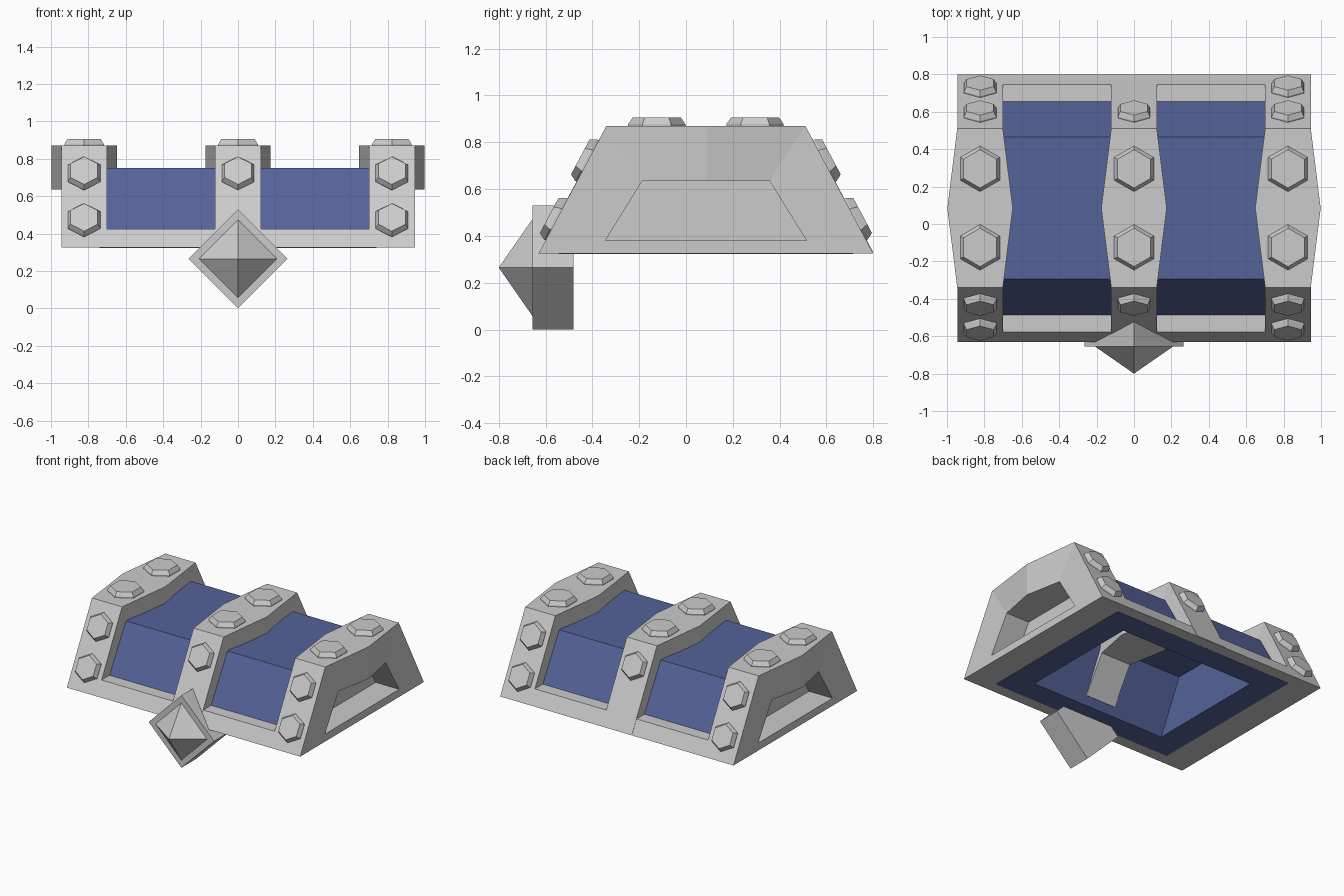
import bpy, bmesh, math
from mathutils import Vector

if "Cube" in bpy.data.objects:
    bpy.data.objects.remove(bpy.data.objects["Cube"])

CY = 0.085                      # middle of the lid in y
BOT, TOP = 0.325, 0.87          # frame heights
SLOPE = 0.29 / 0.545            # inward lean of front and back

blue = bpy.data.materials.new("blue_panel")
blue.diffuse_color = (0.09, 0.125, 0.32, 1)
blue.use_nodes = True
blue.node_tree.nodes["Principled BSDF"].inputs["Base Color"].default_value = blue.diffuse_color


def finish(name, bm, mat=None):
    bmesh.ops.recalc_face_normals(bm, faces=bm.faces)
    me = bpy.data.meshes.new(name)
    bm.to_mesh(me)
    bm.free()
    ob = bpy.data.objects.new(name, me)
    bpy.context.collection.objects.link(ob)
    if mat:
        me.materials.append(mat)
    return ob


def loft(name, rings, mat=None, closed=False):
    """Skin equal-sized rings; cap the ends, or join last to first."""
    bm = bmesh.new()
    vs = [[bm.verts.new(p) for p in r] for r in rings]
    n = len(vs[0])
    pairs = list(zip(vs, vs[1:])) + ([(vs[-1], vs[0])] if closed else [])
    for a, b in pairs:
        for i in range(n):
            j = (i + 1) % n
            bm.faces.new((a[i], a[j], b[j], b[i]))
    if not closed:
        bm.faces.new(vs[0])
        bm.faces.new(vs[-1])
    return finish(name, bm, mat)


def rect(hx, hy, z):
    return [(sx * hx, CY + sy * hy, z) for sx, sy in ((-1, -1), (1, -1), (1, 1), (-1, 1))]


def extrude_x(name, profile, x0, x1):
    return loft(name, [[(x, y, z) for y, z in profile] for x in (x0, x1)])


# Blue body, hollow from below
loft("blue_body", [rect(0.55, 0.275, 0.70), rect(0.55, 0.46, BOT - 0.002),
                   rect(0.74, 0.63, BOT - 0.002), rect(0.74, 0.38, 0.75)], blue)


# Arched bands that bulge sideways at the crown; end bands have a bottom bar
def band(name, x, bar):
    z0 = BOT if bar else BOT + 0.005
    outer = [(-0.715, z0), (-0.425, TOP), (0, TOP), (0.425, TOP), (0.715, z0)]
    inner = [(-0.43, 0.38), (-0.272, 0.635), (0, 0.635), (0.272, 0.635), (0.43, 0.38)]
    rings = []
    for (yo, zo), (yi, zi) in zip(outer, inner):
        h = 0.175 if yo == 0 else 0.122
        rings.append([(x - h, CY + yo, zo), (x + h, CY + yo, zo),
                      (x + h, CY + yi, zi), (x - h, CY + yi, zi)])
    loft(name, rings, closed=bar)


for name, x in (("left", -0.823), ("middle", 0), ("right", 0.823)):
    band(name + "_band", x, x != 0)

# Back walls of the end recesses
for name, s in (("left", -1), ("right", 1)):
    extrude_x(name + "_recess_wall",
              [(CY - 0.46, 0.36), (CY - 0.28, 0.65), (CY + 0.28, 0.65), (CY + 0.46, 0.36)],
              s * 0.735, s * 0.755)

# Front and back bottom rails
for name, s in (("front", -1), ("back", 1)):
    extrude_x(name + "_rail",
              [(CY + s * d, z) for d, z in ((0.715, BOT), (0.715 - 0.1 * SLOPE, 0.425),
                                            (0.56, 0.425), (0.61, BOT))], -0.943, 0.943)


# Tapered hexagonal bolts
def bolt(name, centre, normal, r):
    c, n = Vector(centre), Vector(normal).normalized()
    u = Vector((1, 0, 0))
    v = n.cross(u)
    rings = []
    for rad, h in ((r, -0.01), (r, 0.008), (r * 0.84, 0.036)):
        rings.append([c + n * h + rad * (u * math.cos(a) + v * math.sin(a))
                      for a in (math.radians(30 + 60 * k) for k in range(6))])
    loft(name, rings)


for x in (-0.823, 0, 0.823):
    for y in (-0.125, 0.295):
        bolt("top_bolt", (x, y, TOP), (0, 0, 1), 0.122)
    for name, s in (("front_bolt", -1), ("back_bolt", 1)):
        for z in ((0.72,) if x == 0 else (0.72, 0.47)):
            y = CY + s * (0.715 - (z - BOT) * SLOPE)
            bolt(name, (x, y, z), (0, s, SLOPE), 0.1)


# Diamond lock with a pyramid stud
def diamond(r, y):
    return [(0, y, 0.265 - r), (r, y, 0.265), (0, y, 0.265 + r), (-r, y, 0.265)]


loft("lock_plate", [diamond(0.265, -0.48), diamond(0.265, -0.655)])
bm = bmesh.new()
base = [bm.verts.new(p) for p in diamond(0.21, -0.654)]
tip = bm.verts.new((0, -0.80, 0.265))
bm.faces.new(base)
for i in range(4):
    bm.faces.new((base[i], base[(i + 1) % 4], tip))
finish("lock_stud", bm)
